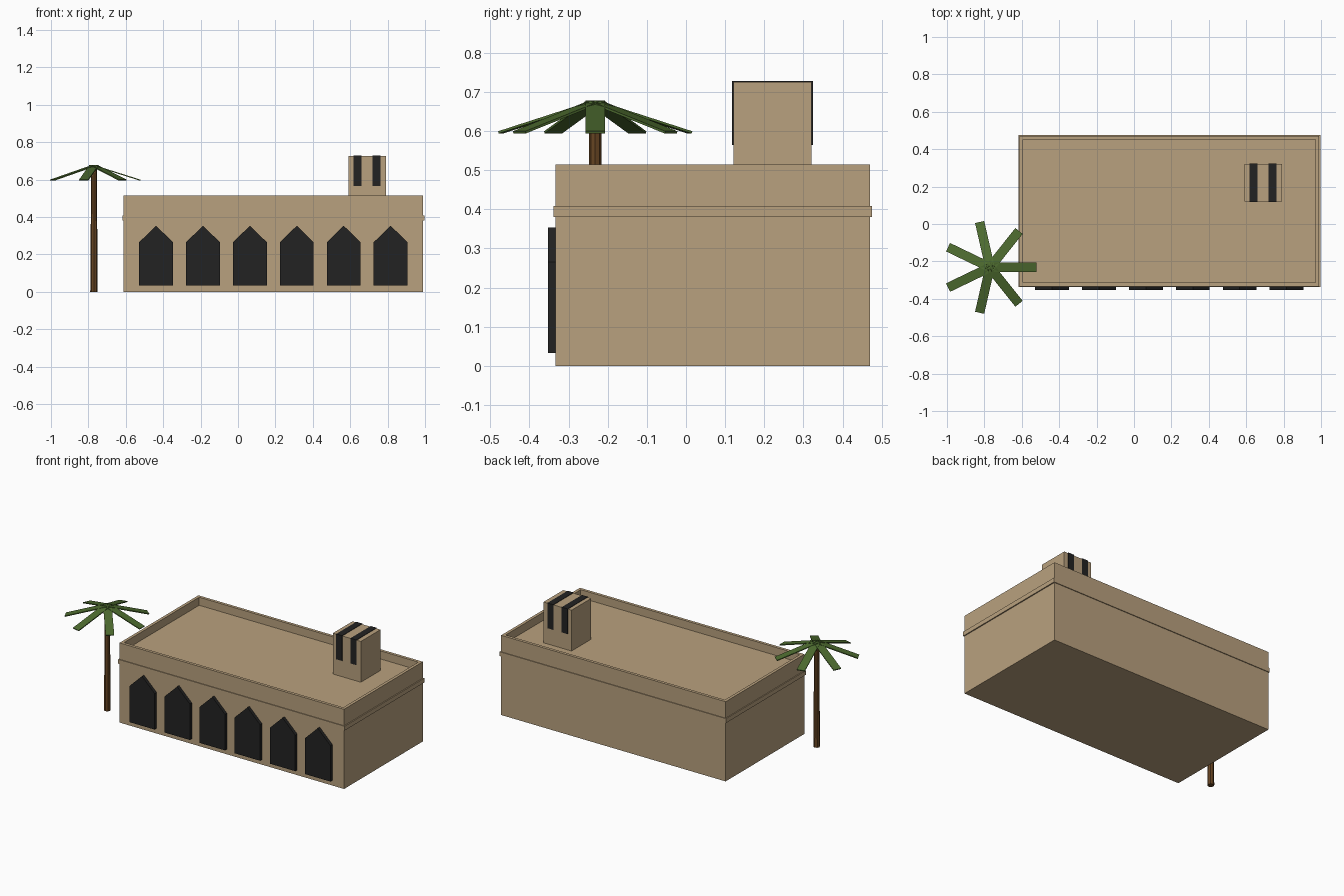
import bpy, bmesh, math
from mathutils import Matrix

if "Cube" in bpy.data.objects:
    bpy.data.objects.remove(bpy.data.objects["Cube"])


def material(name, rgb):
    m = bpy.data.materials.new(name)
    lin = [((c / 255 + 0.055) / 1.055) ** 2.4 for c in rgb]
    m.diffuse_color = (*lin, 1)
    m.use_nodes = True
    m.node_tree.nodes["Principled BSDF"].inputs["Base Color"].default_value = m.diffuse_color
    return m


SAND = material("sandstone", (185, 161, 126))
DARK = material("dark_opening", (34, 34, 34))
BARK = material("bark", (102, 68, 34))
LEAF = material("palm_green", (77, 107, 47))


def finish(name, bm, mat):
    bmesh.ops.recalc_face_normals(bm, faces=bm.faces)
    me = bpy.data.meshes.new(name)
    bm.to_mesh(me)
    bm.free()
    me.materials.append(mat)
    ob = bpy.data.objects.new(name, me)
    bpy.context.collection.objects.link(ob)
    return ob


def add_box(bm, x0, x1, y0, y1, z0, z1):
    mat = Matrix.Translation(((x0 + x1) / 2, (y0 + y1) / 2, (z0 + z1) / 2))
    mat = mat @ Matrix.Diagonal((x1 - x0, y1 - y0, z1 - z0, 1))
    return bmesh.ops.create_cube(bm, size=1, matrix=mat)["verts"]


def box(name, mat, *dims):
    bm = bmesh.new()
    add_box(bm, *dims)
    return finish(name, bm, mat)


# Main hall: a block whose top is inset and sunk to leave a parapet
X0, X1, Y0, Y1, TOP, ROOF = -0.612, 0.99, -0.333, 0.47, 0.514, 0.462
bm = bmesh.new()
add_box(bm, X0, X1, Y0, Y1, 0, TOP)
bm.normal_update()
top = [f for f in bm.faces if f.normal.z > 0.9]
bmesh.ops.inset_region(bm, faces=top, thickness=0.027)
inner = bmesh.ops.extrude_face_region(bm, geom=top)
bmesh.ops.delete(bm, geom=top, context="FACES_ONLY")
for v in inner["geom"]:
    if isinstance(v, bmesh.types.BMVert):
        v.co.z = ROOF
finish("hall", bm, SAND)

# Projecting band around the walls
box("wall_band", SAND, X0 - 0.006, X1 + 0.007, Y0 - 0.005, Y1 + 0.005, 0.38, 0.408)

# Row of pointed arches along the front
for i in range(6):
    cx, w = -0.438 + i * 0.2508, 0.0905
    profile = [(-w, 0.033), (w, 0.033), (w, 0.265), (0, 0.353), (-w, 0.265)]
    bm = bmesh.new()
    face = bm.faces.new([bm.verts.new((cx + x, -0.353, z)) for x, z in profile])
    ext = bmesh.ops.extrude_face_region(bm, geom=[face])
    for v in ext["geom"]:
        if isinstance(v, bmesh.types.BMVert):
            v.co.y = Y0 + 0.003
    finish(f"arch_{i + 1}", bm, DARK)

# Wind tower on the roof with two dark slots wrapping over it
box("wind_tower", SAND, 0.592, 0.792, 0.121, 0.321, ROOF - 0.01, 0.725)
for i, cx in enumerate((0.639, 0.741)):
    box(f"tower_slot_{i + 1}", DARK, cx - 0.021, cx + 0.021, 0.118, 0.324, 0.565, 0.728)

# Palm trunk
PX, PY = -0.77, -0.232
bm = bmesh.new()
bmesh.ops.create_cone(bm, cap_ends=True, segments=8, radius1=0.02, radius2=0.015,
                      depth=0.665, matrix=Matrix.Translation((PX, PY, 0.3325)))
finish("palm_trunk", bm, BARK)

# Seven drooping palm fronds
bm = bmesh.new()
droop = math.atan2(0.078, 0.247)
for i in range(7):
    verts = add_box(bm, 0, 0.26, -0.025, 0.025, -0.003, 0.003)
    turn = (Matrix.Translation((PX, PY, 0.675))
            @ Matrix.Rotation(i * math.tau / 7, 4, "Z")
            @ Matrix.Rotation(droop, 4, "Y"))
    bmesh.ops.transform(bm, matrix=turn, verts=verts)
finish("palm_fronds", bm, LEAF)
